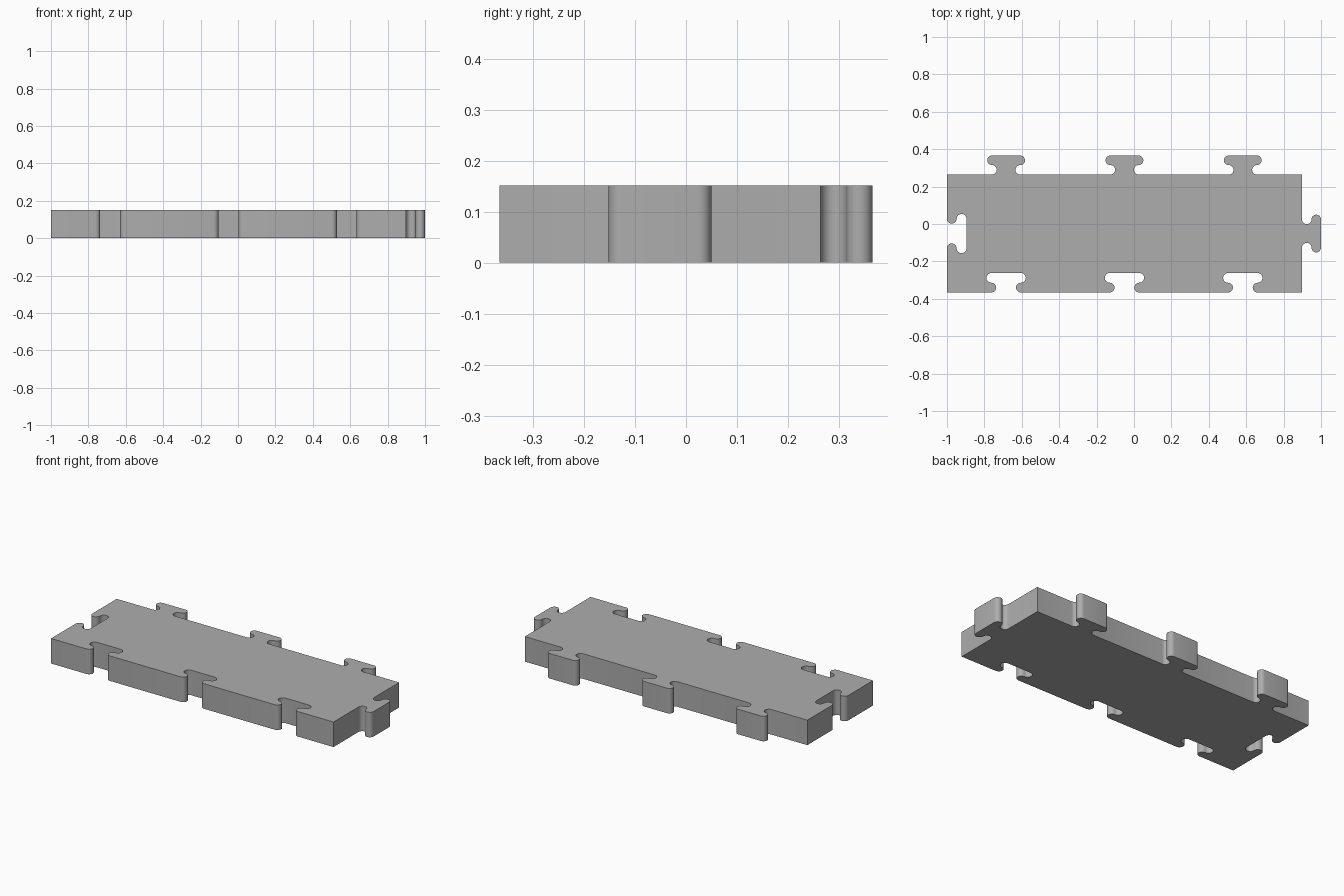
import bpy, bmesh, math

if "Cube" in bpy.data.objects:
    bpy.data.objects.remove(bpy.data.objects["Cube"])

HEIGHT = 0.152
X0, X1 = -1.0, 0.898          # body rectangle
Y0, Y1 = -0.366, 0.264
CX = (X0 + X1) / 2
CY = (Y0 + Y1) / 2
STEP = (X1 - X0) / 3
SEG = 12


def bump(depth, neck, head):
    """T-shaped tab outline as (u, v): u runs along the edge, v away from it."""
    r = depth / 4
    half = []
    for i in range(SEG + 1):                  # concave curve at the neck
        t = math.radians(-90 + 180 * i / SEG)
        half.append((-(neck + r) + r * math.cos(t), r + r * math.sin(t)))
    for i in range(SEG + 1):                  # rounded end of the head
        t = math.radians(-90 - 180 * i / SEG)
        half.append((-(head - r) + r * math.cos(t), 3 * r + r * math.sin(t)))
    return half + [(-u, v) for u, v in reversed(half)]


tab = bump(0.102, 0.05, 0.101)
slot = bump(0.104, 0.053, 0.105)
centres = [CX + k * STEP for k in (-1, 0, 1)]

# Outline, walked counter-clockwise
outline = [(X0, Y0)]
for c in centres:                                                   # front slots
    outline += [(c + u, Y0 + v) for u, v in slot]
outline.append((X1, Y0))
outline += [(X1 + v, CY + u) for u, v in tab]                       # right tab
outline.append((X1, Y1))
for c in reversed(centres):                                         # back tabs
    outline += [(c + u, Y1 + v) for u, v in reversed(tab)]
outline.append((X0, Y1))
outline += [(X0 + v, CY + u) for u, v in reversed(slot)]            # left slot

# Extrude the outline to a plate
bm = bmesh.new()
base = bm.faces.new([bm.verts.new((x, y, 0)) for x, y in outline])
bmesh.ops.remove_doubles(bm, verts=bm.verts[:], dist=1e-5)
base = bm.faces[:]
ext = bmesh.ops.extrude_face_region(bm, geom=base, use_keep_orig=True)
top = [g for g in ext["geom"] if isinstance(g, bmesh.types.BMVert)]
bmesh.ops.translate(bm, verts=top, vec=(0, 0, HEIGHT))
bmesh.ops.recalc_face_normals(bm, faces=bm.faces[:])

mesh = bpy.data.meshes.new("interlocking_plate")
bm.to_mesh(mesh)
bm.free()
plate = bpy.data.objects.new("interlocking_plate", mesh)
bpy.context.collection.objects.link(plate)

# Single grey colour
grey = bpy.data.materials.new("plain grey")
grey.diffuse_color = (0.42, 0.42, 0.42, 1)
grey.use_nodes = True
grey.node_tree.nodes["Principled BSDF"].inputs["Base Color"].default_value = grey.diffuse_color
mesh.materials.append(grey)

bpy.context.view_layer.objects.active = plate
plate.select_set(True)
bpy.ops.object.shade_smooth_by_angle(angle=math.radians(35))
